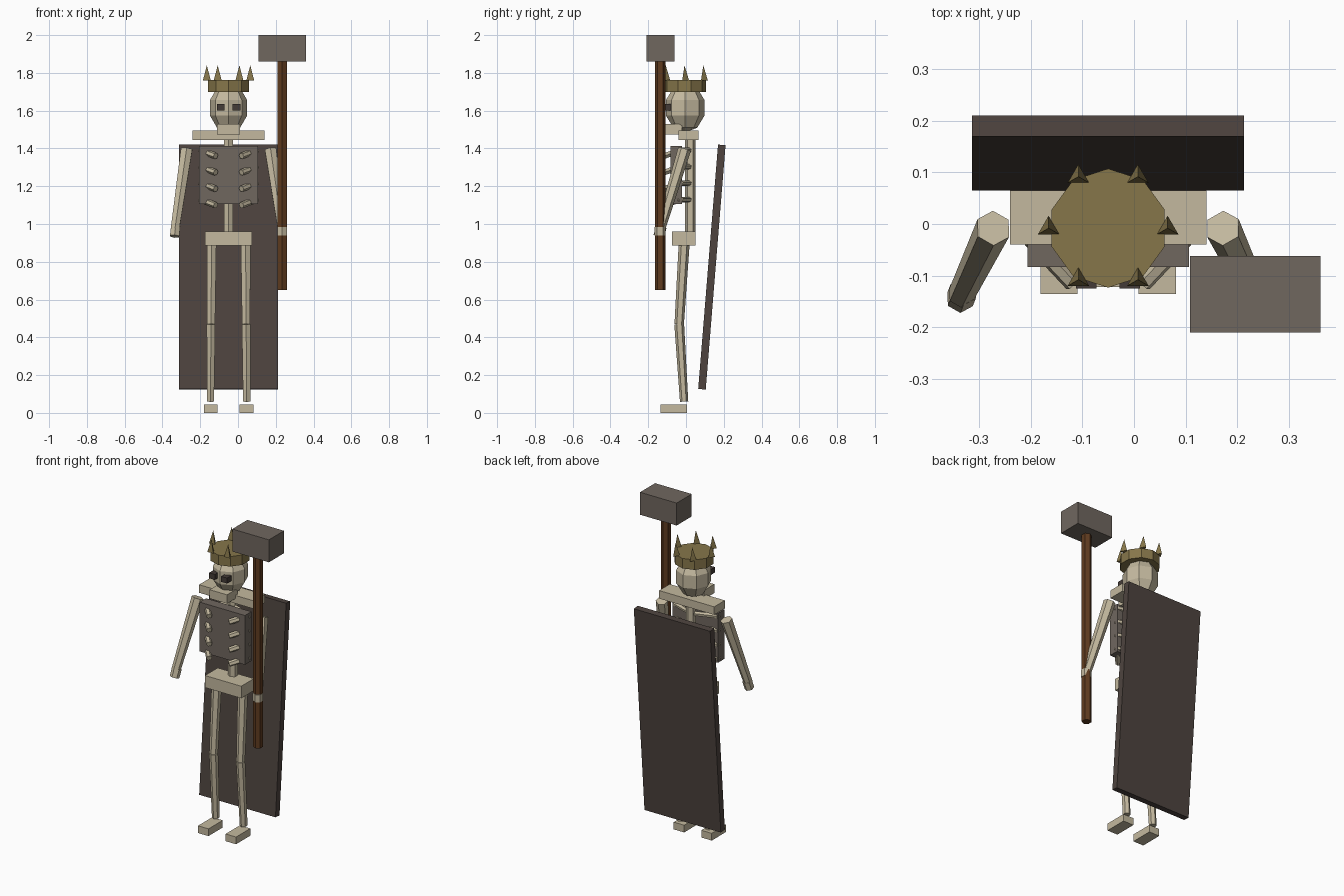
import bpy, bmesh, math
from mathutils import Vector, Matrix

if "Cube" in bpy.data.objects:
    bpy.data.objects.remove(bpy.data.objects["Cube"])

CX = -0.05  # body centre line


def material(name, hex_code):
    m = bpy.data.materials.new(name)
    rgb = [int(hex_code[i:i + 2], 16) / 255 for i in (0, 2, 4)]
    lin = [c / 12.92 if c <= 0.04045 else ((c + 0.055) / 1.055) ** 2.4 for c in rgb]
    m.diffuse_color = (*lin, 1)
    m.use_nodes = True
    m.node_tree.nodes["Principled BSDF"].inputs["Base Color"].default_value = m.diffuse_color
    return m


BONE = material("bone", "C4B99F")
STONE = material("stone grey", "70675F")
CLOTH = material("dark cloth", "4E443F")
WOOD = material("brown wood", "5F3B1F")
GOLD = material("old gold", "86764A")
DARK = material("eye dark", "443B37")


def finish(name, bm, mat):
    bmesh.ops.recalc_face_normals(bm, faces=bm.faces)
    me = bpy.data.meshes.new(name)
    bm.to_mesh(me)
    bm.free()
    me.materials.append(mat)
    ob = bpy.data.objects.new(name, me)
    bpy.context.collection.objects.link(ob)
    return ob


def box(name, x, y, z, mat, tilt=0):
    bm = bmesh.new()
    mid = Vector([(a + b) / 2 for a, b in (x, y, z)])
    size = [b - a for a, b in (x, y, z)]
    mtx = Matrix.Translation(mid) @ Matrix.Rotation(tilt, 4, 'X') @ Matrix.Diagonal((*size, 1))
    bmesh.ops.create_cube(bm, size=1, matrix=mtx)
    return finish(name, bm, mat)


def add_tube(bm, a, b, r1, r2, sides):
    a, b = Vector(a), Vector(b)
    d = b - a
    up = Vector((0, 0, 1 if d.z >= 0 else -1))
    rot = up.rotation_difference(d).to_matrix().to_4x4()
    if up.z < 0:
        rot = rot @ Matrix.Rotation(math.pi, 4, 'Y')
    bmesh.ops.create_cone(bm, cap_ends=True, segments=sides, radius1=r1, radius2=r2,
                          depth=d.length, matrix=Matrix.Translation((a + b) / 2) @ rot)


def tube(name, a, b, r1, r2, mat, sides=6):
    bm = bmesh.new()
    add_tube(bm, a, b, r1, r2, sides)
    return finish(name, bm, mat)


# Torso
box("pelvis", (-0.175, 0.075), (-0.075, 0.05), (0.885, 0.96), BONE)
tube("spine", (CX, 0.022, 0.94), (CX, 0.022, 1.46), 0.028, 0.028, BONE)
box("chest_plate", (-0.206, 0.106), (-0.083, -0.02), (1.105, 1.412), STONE)
box("shoulder_bar", (-0.24, 0.14), (-0.04, 0.065), (1.445, 1.495), BONE)

# Skull, jaw and eyes
bm = bmesh.new()
bmesh.ops.create_uvsphere(bm, u_segments=8, v_segments=5, radius=1,
                          matrix=Matrix.Translation((CX, -0.004, 1.615)) @ Matrix.Diagonal((0.104, 0.108, 0.13, 1)))
finish("skull", bm, BONE)
box("jaw", (-0.11, 0.01), (-0.122, -0.02), (1.475, 1.53), BONE)

# Crown band with six spikes
tube("crown_band", (CX, -0.008, 1.70), (CX, -0.008, 1.762), 0.115, 0.115, GOLD, 10)
bm = bmesh.new()
for i in range(6):
    t = i * math.pi / 3
    x, y = CX + 0.115 * math.cos(t), -0.008 + 0.115 * math.sin(t)
    add_tube(bm, (x, y, 1.76), (x, y, 1.84), 0.024, 0, 3)
finish("crown_spikes", bm, GOLD)

# Paired parts, mirrored about the body centre line
for s, side in ((-1, "left"), (1, "right")):
    def at(dx, y, z):
        return (CX + s * dx, y, z)

    ex = CX + s * 0.042
    box(side + "_eye", (ex - 0.02, ex + 0.02), (-0.125, -0.08), (1.602, 1.636), DARK)

    # Bent ribs wrapping through the chest plate
    bm = bmesh.new()
    for i in range(4):
        z = 1.39 - 0.087 * i
        add_tube(bm, at(0, 0.022, z), at(0.148, -0.03, z), 0.015, 0.015, 6)
        add_tube(bm, at(0.148, -0.03, z), at(0.068, -0.115, z - 0.03), 0.017, 0.017, 6)
    finish(side + "_ribs", bm, BONE)

    # Arm and hand
    tube(side + "_arm", at(0.284, -0.137, 0.97), at(0.222, -0.008, 1.395), 0.026, 0.035, BONE)
    if s < 0:
        tube("left_hand", at(0.286, -0.145, 0.935), at(0.28, -0.13, 0.985), 0.028, 0.028, BONE)
    else:
        tube("right_hand", at(0.284, -0.138, 0.938), at(0.284, -0.138, 0.985), 0.03, 0.03, BONE)

    # Leg and foot
    knee = at(0.093, -0.036, 0.47)
    tube(side + "_thigh", knee, at(0.09, -0.01, 0.89), 0.025, 0.029, BONE)
    tube(side + "_shin", at(0.096, -0.01, 0.06), knee, 0.022, 0.026, BONE)
    fx = CX + s * 0.095
    box(side + "_foot", (fx - 0.036, fx + 0.036), (-0.135, 0.005), (0.0, 0.045), BONE)

# Leaning cape panel
box("cape", (-0.313, 0.213), (0.117, 0.157), (0.123, 1.421), CLOTH, -math.radians(4.64))

# Long hammer held in the right hand
tube("hammer_shaft", (0.234, -0.136, 0.65), (0.234, -0.136, 1.87), 0.028, 0.028, WOOD)
box("hammer_head", (0.108, 0.36), (-0.21, -0.062), (1.86, 2.0), STONE)
